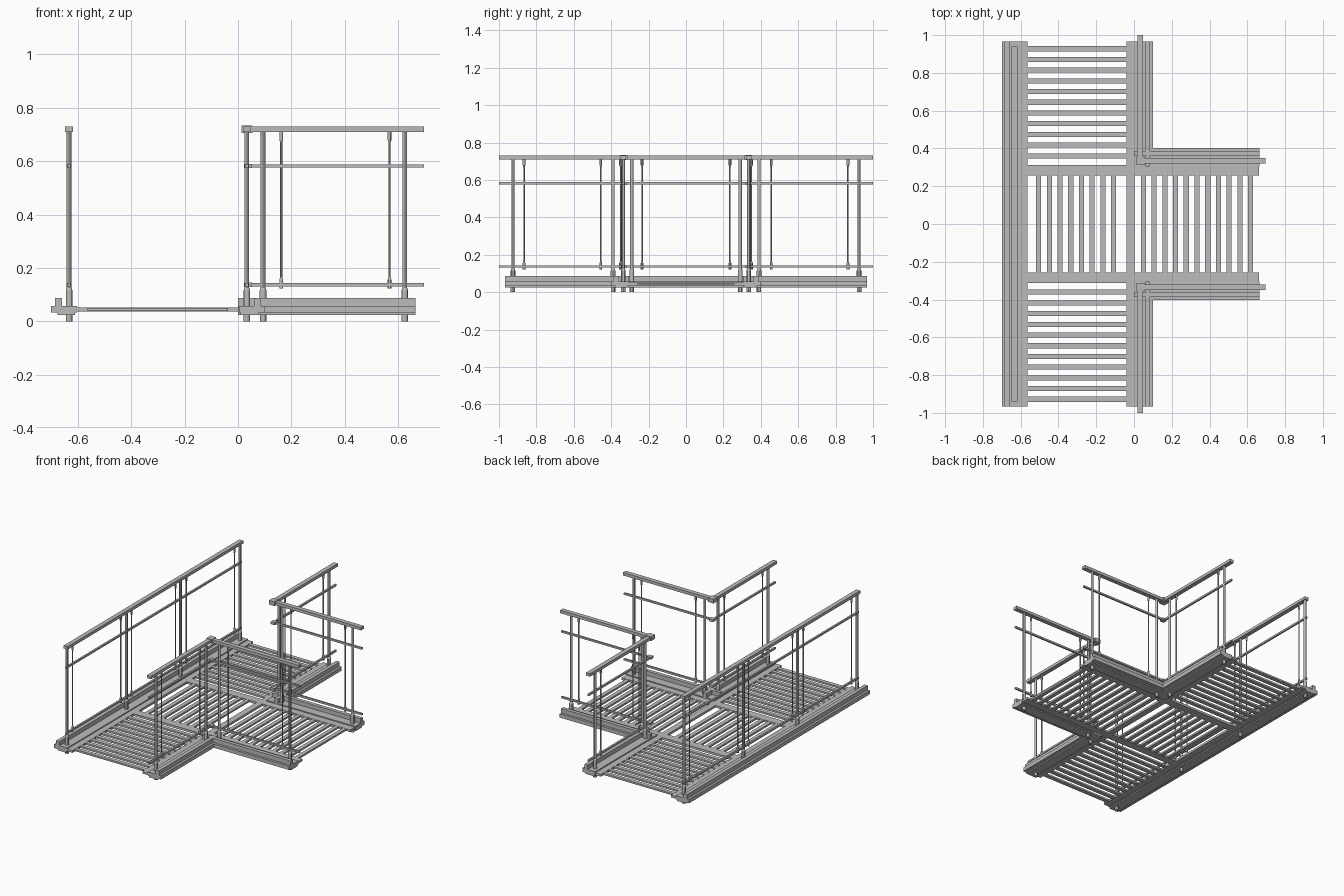
import bpy, bmesh
from mathutils import Matrix, Vector

if "Cube" in bpy.data.objects:
    bpy.data.objects.remove(bpy.data.objects["Cube"], do_unlink=True)

steel = bpy.data.materials.new("grey steel")
steel.use_nodes = True
GREY = (0.5, 0.5, 0.5, 1)
steel.diffuse_color = GREY
steel.node_tree.nodes["Principled BSDF"].inputs["Base Color"].default_value = GREY


class Part:
    """Collects boxes and rods, then becomes one named object."""
    def __init__(self, name):
        self.name, self.bm = name, bmesh.new()

    def box(self, x0, x1, y0, y1, z0, z1):
        size = Matrix.Diagonal((abs(x1 - x0), abs(y1 - y0), z1 - z0, 1))
        centre = Vector(((x0 + x1) / 2, (y0 + y1) / 2, (z0 + z1) / 2))
        bmesh.ops.create_cube(self.bm, size=1, matrix=Matrix.Translation(centre) @ size)

    def rod(self, x, y, z0, z1, r0, r1=None):
        bmesh.ops.create_cone(self.bm, cap_ends=True, segments=12, radius1=r0,
                              radius2=r0 if r1 is None else r1, depth=z1 - z0,
                              matrix=Matrix.Translation((x, y, (z0 + z1) / 2)))

    def finish(self):
        mesh = bpy.data.meshes.new(self.name)
        self.bm.to_mesh(mesh)
        self.bm.free()
        mesh.materials.append(steel)
        ob = bpy.data.objects.new(self.name, mesh)
        bpy.context.collection.objects.link(ob)
        bpy.context.view_layer.objects.active = ob
        ob.select_set(True)
        bpy.ops.object.shade_smooth_by_angle()
        ob.select_set(False)


def run(part, along, line, side, a, b, lo, hi, z0, z1):
    """Bar from a to b along an axis; lo..hi is its offset from the rail line, outward."""
    p, q = line + side * lo, line + side * hi
    if along == "x":
        part.box(a, b, p, q, z0, z1)
    else:
        part.box(p, q, a, b, z0, z1)


def railing(name, along, line, side, beam, rail, posts, balusters):
    # stepped edge beam under the railing
    curb = Part(name + "_edge_beam")
    run(curb, along, line, side, *beam, -0.03, 0.067, 0.032, 0.058)
    run(curb, along, line, side, *beam, 0.027, 0.052, 0.058, 0.087)
    run(curb, along, line, side, *beam, -0.023, 0.043, 0.024, 0.032)
    curb.finish()

    # handrail and two thin rails
    bars = Part(name + "_rails")
    run(bars, along, line, side, *rail, -0.015, 0.015, 0.71, 0.73)
    for z in (0.137, 0.582):
        run(bars, along, line, side, *rail, -0.006, 0.006, z - 0.006, z + 0.006)
    bars.finish()

    # posts with base collars and feet
    uprights = Part(name + "_posts")
    for t in posts:
        x, y = (t, line) if along == "x" else (line, t)
        uprights.rod(x, y, 0, 0.026, 0.012)
        uprights.rod(x, y, 0.05, 0.115, 0.0125)
        uprights.rod(x, y, 0.115, 0.125, 0.0125, 0.009)
        uprights.rod(x, y, 0.12, 0.712, 0.009)
    uprights.finish()

    # thin balusters with thicker ends
    thin = Part(name + "_balusters")
    for t in balusters:
        x, y = (t, line) if along == "x" else (line, t)
        thin.rod(x, y, 0.13, 0.71, 0.004)
        thin.rod(x, y, 0.122, 0.155, 0.007)
        thin.rod(x, y, 0.155, 0.165, 0.007, 0.004)
        thin.rod(x, y, 0.67, 0.68, 0.004, 0.007)
        thin.rod(x, y, 0.68, 0.711, 0.007)
    thin.finish()


# long railing on the closed side
railing("long", "y", -0.633, -1, (-0.967, 0.967), (-0.94, 0.94),
        (-0.925, -0.29, 0.29, 0.925),
        (-0.866, -0.35, -0.235, 0.235, 0.35, 0.866))

# two corner railings, mirrored front to back
for s, label in ((-1, "front"), (1, "back")):
    railing(label + "_lengthwise", "y", 0.033, 1, (s * 0.305, s * 0.967),
            (s * 0.335, s), (s * 0.39, s * 0.925), (s * 0.455, s * 0.866))
    railing(label + "_branch", "x", s * 0.335, s, (0.0, 0.665),
            (0.033, 0.697), (0.094, 0.625), (0.162, 0.568))
    joint = Part(label + "_corner_joint")
    joint.box(0.013, 0.055, s * 0.312, s * 0.355, 0.706, 0.734)
    for z in (0.137, 0.582):
        joint.box(0.022, 0.052, s * 0.318, s * 0.347, z - 0.008, z + 0.008)
    joint.finish()

# floor frame
F0, F1 = 0.036, 0.051
frame = Part("floor_frame")
frame.box(-0.605, -0.563, -0.967, 0.967, F0, F1)
frame.box(-0.04, 0.002, -0.967, 0.967, F0, F1)
for s in (-1, 1):
    frame.box(-0.57, -0.03, s * 0.257, s * 0.312, F0, F1)
    frame.box(-0.03, 0.662, s * 0.257, s * 0.307, F0, F1)
frame.finish()

# floor slats
PITCH, HALF = 0.0567, 0.0135
slats = Part("floor_slats")
for i in range(11):
    y = 0.928 - PITCH * i
    for s in (-1, 1):
        slats.box(-0.57, -0.03, s * y - HALF, s * y + HALF, F0 + 0.002, F1 - 0.001)
for first, count in ((-0.505, 8), (0.05, 11)):
    for i in range(count):
        x = first + PITCH * i
        slats.box(x - HALF, x + HALF, -0.26, 0.26, F0 + 0.002, F1 - 0.001)
slats.finish()
